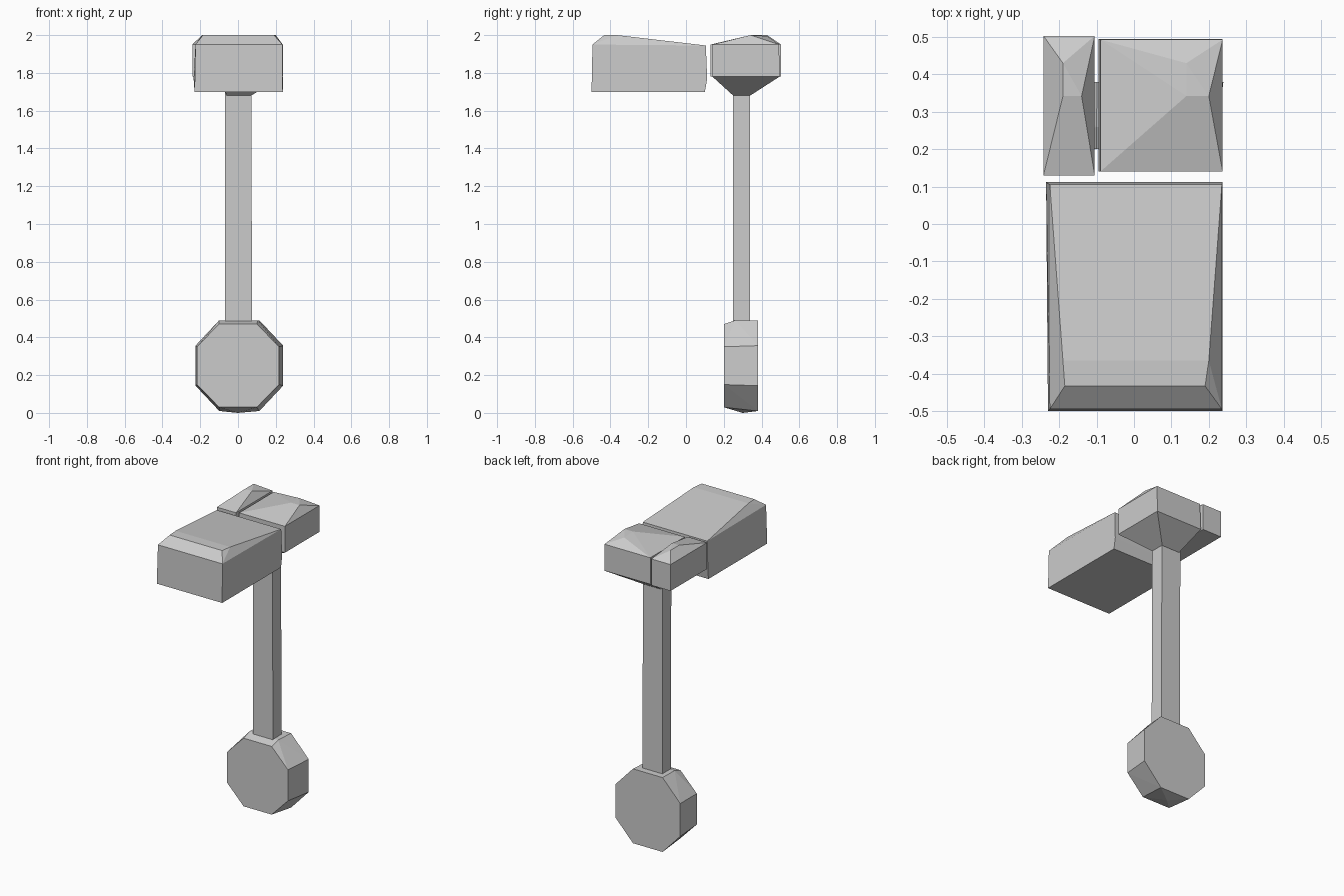
import bpy, bmesh, math

if "Cube" in bpy.data.objects:
    bpy.data.objects.remove(bpy.data.objects["Cube"])


def hull(name, pts):
    """Flat-faced convex solid through a few corner points."""
    bm = bmesh.new()
    for p in pts:
        bm.verts.new(p)
    res = bmesh.ops.convex_hull(bm, input=bm.verts)
    junk = {g for g in res["geom_interior"] + res["geom_unused"]
            if isinstance(g, bmesh.types.BMVert)}
    bmesh.ops.delete(bm, geom=list(junk), context='VERTS')
    bmesh.ops.dissolve_limit(bm, angle_limit=math.radians(1),
                             verts=bm.verts, edges=bm.edges)
    bmesh.ops.recalc_face_normals(bm, faces=bm.faces)
    me = bpy.data.meshes.new(name)
    bm.to_mesh(me)
    bm.free()
    ob = bpy.data.objects.new(name, me)
    bpy.context.collection.objects.link(ob)
    return ob


def rect(x0, x1, y0, y1, z):
    return [(x, y, z) for x in (x0, x1) for y in (y0, y1)]


def octagon(cx, y, cz, rx, rz, corner):
    """Octagon in the xz plane; corner is half the length of its flat sides."""
    pts = [(sx * corner, sz * rz) for sx in (-1, 1) for sz in (-1, 1)]
    pts += [(sx * rx, sz * corner) for sx in (-1, 1) for sz in (-1, 1)]
    return [(cx + x, y, cz + z) for x, z in pts]


def span(x0, x1, y, z):
    return [(x0, y, z), (x1, y, z)]


# Large striking block at the front, top sloping down to the rear
hull("front_block",
     span(-0.23, 0.237, -0.50, 1.70) + span(-0.23, 0.237, 0.10, 1.70)
     + span(-0.235, 0.237, 0.112, 1.77)
     + span(-0.225, 0.235, -0.495, 1.95) + span(-0.185, 0.19, -0.433, 2.0)
     + span(-0.19, 0.20, -0.365, 2.0) + span(-0.225, 0.235, 0.105, 1.945))

# Right rear block with a faceted peak and a funnel down to the shaft
hull("rear_block",
     rect(-0.095, 0.237, 0.14, 0.495, 1.78) + rect(-0.09, 0.237, 0.14, 0.493, 1.95)
     + [(0.14, 0.43, 1.995), (0.14, 0.342, 2.0), (0.20, 0.342, 2.0)]
     + rect(-0.06, 0.07, 0.25, 0.34, 1.68))

# Narrow left rear block
hull("side_block",
     rect(-0.242, -0.105, 0.13, 0.503, 1.78) + rect(-0.242, -0.105, 0.13, 0.503, 1.95)
     + [(-0.19, 0.43, 2.0), (-0.19, 0.342, 2.0), (-0.14, 0.342, 2.0)])

# Shaft
hull("shaft", rect(-0.068, 0.075, 0.25, 0.338, 0.46)
     + rect(-0.07, 0.07, 0.25, 0.338, 1.72))

# Octagonal pommel at the foot, front face slightly smaller
hull("pommel",
     octagon(0.0, 0.20, 0.25, 0.217, 0.22, 0.10)
     + octagon(0.007, 0.38, 0.25, 0.232, 0.24, 0.106)
     + span(-0.10, 0.105, 0.26, 0.49) + [(0.0, 0.30, 0.0)])
